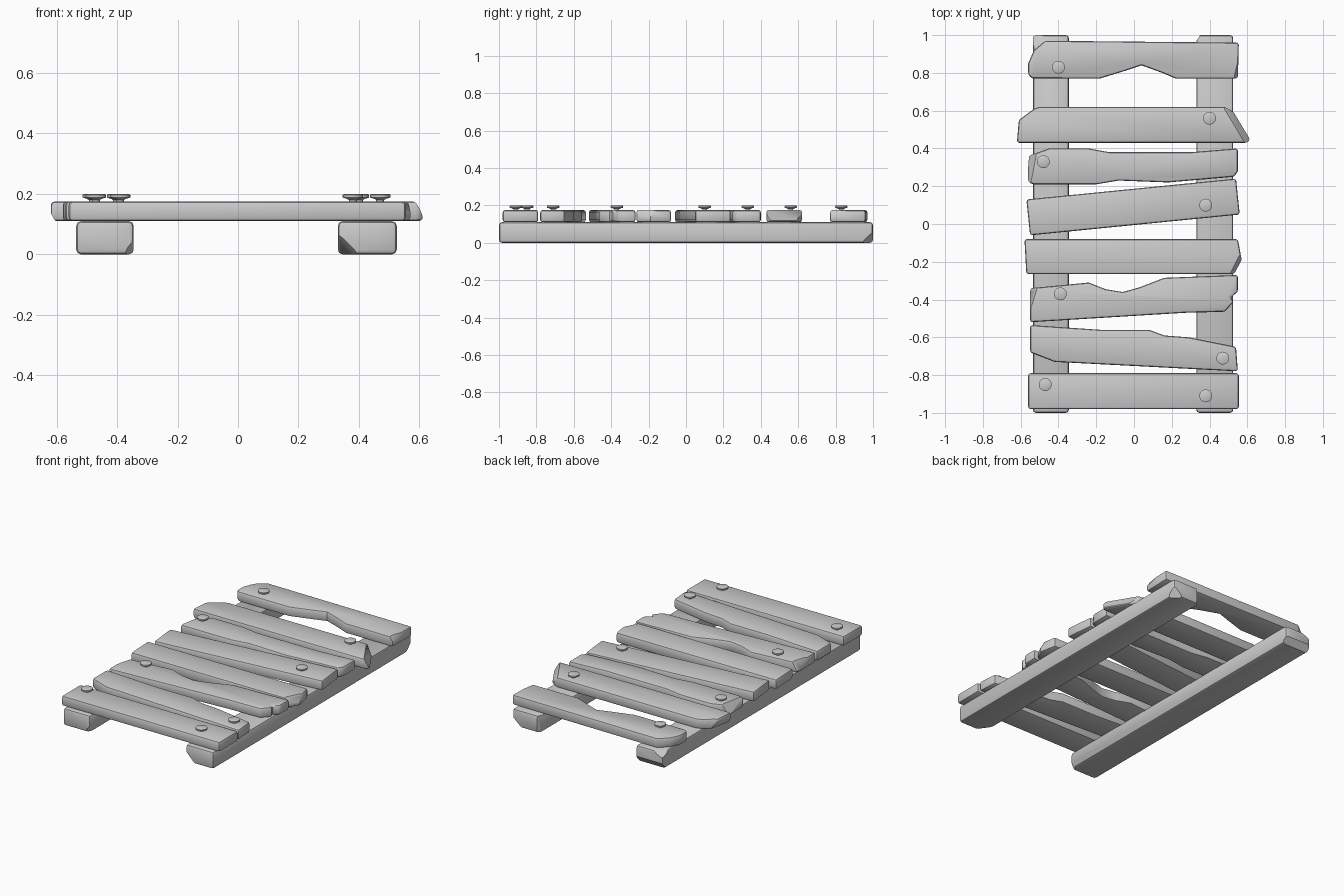
import bpy
import bmesh
import math
from mathutils import Vector

if "Cube" in bpy.data.objects:
    bpy.data.objects.remove(bpy.data.objects["Cube"], do_unlink=True)

GREY = (0.6, 0.6, 0.6, 1.0)
material = bpy.data.materials.new("light grey")
material.use_nodes = True
material.diffuse_color = GREY
material.node_tree.nodes["Principled BSDF"].inputs["Base Color"].default_value = GREY

PLANK_BOTTOM, PLANK_TOP = 0.11, 0.175


def finish(name, bm, angle=35):
    """Turn a bmesh into a shaded object with the shared material."""
    bmesh.ops.recalc_face_normals(bm, faces=bm.faces)
    mesh = bpy.data.meshes.new(name)
    bm.to_mesh(mesh)
    bm.free()
    mesh.materials.append(material)
    obj = bpy.data.objects.new(name, mesh)
    bpy.context.collection.objects.link(obj)
    bpy.ops.object.select_all(action="DESELECT")
    obj.select_set(True)
    bpy.context.view_layer.objects.active = obj
    bpy.ops.object.shade_smooth_by_angle(angle=math.radians(angle))
    return obj


def chip(bm, point, normal):
    """Slice off everything beyond a plane and cap the wound."""
    cut = bmesh.ops.bisect_plane(
        bm, geom=bm.verts[:] + bm.edges[:] + bm.faces[:], dist=1e-5,
        plane_co=Vector(point), plane_no=Vector(normal).normalized(),
        clear_outer=True)
    rim = [e for e in cut["geom_cut"] if isinstance(e, bmesh.types.BMEdge)]
    if rim:
        bmesh.ops.holes_fill(bm, edges=rim, sides=0)


def timber(name, outline, bottom, top, bevel, chips=()):
    """Extrude a top-view outline, soften its sharp edges, chip its ends."""
    bm = bmesh.new()
    base = bm.faces.new([bm.verts.new((x, y, bottom)) for x, y in outline])
    raised = bmesh.ops.extrude_face_region(bm, geom=[base])["geom"]
    lifted = [v for v in raised if isinstance(v, bmesh.types.BMVert)]
    bmesh.ops.translate(bm, verts=lifted, vec=(0, 0, top - bottom))
    bmesh.ops.recalc_face_normals(bm, faces=bm.faces)
    sharp = [e for e in bm.edges if e.calc_face_angle(0) > math.radians(40)]
    bmesh.ops.bevel(bm, geom=sharp, offset=bevel, segments=2, profile=0.5,
                    affect="EDGES", clamp_overlap=True)
    for point, normal in chips:
        chip(bm, point, normal)
    return finish(name, bm)


def plank(name, outline, chips=()):
    return timber(name, outline, PLANK_BOTTOM, PLANK_TOP, 0.013, chips)


def rail(name, x0, x1, chips):
    corners = [(x0, -1), (x1, -1), (x1, 1), (x0, 1)]
    return timber(name, corners, 0, PLANK_BOTTOM, 0.016, chips)


def nail(name, x, y):
    """Flat-headed nail turned from a half profile."""
    profile = [(0, 0.15), (0.013, 0.15), (0.013, 0.18), (0.02, 0.184),
               (0.034, 0.188), (0.034, 0.197), (0.028, 0.2), (0, 0.2)]
    bm = bmesh.new()
    verts = [bm.verts.new((r, 0, z)) for r, z in profile]
    edges = [bm.edges.new(pair) for pair in zip(verts, verts[1:])]
    bmesh.ops.spin(bm, geom=verts + edges, cent=(0, 0, 0), axis=(0, 0, 1),
                   angle=math.tau, steps=20, use_duplicate=False)
    bmesh.ops.remove_doubles(bm, verts=bm.verts, dist=1e-4)
    finish(name, bm).location = (x, y, 0)


# Two long rails with worn ends
rail("left_rail", 0.33, 0.525, [
    ((0.37, -1, 0.03), (-1, -0.7, -1)),
    ((0.5, 1, 0.04), (0.7, 0.8, -0.8)),
    ((0.35, 1, 0.05), (-1, 0.6, 0)),
])
rail("right_rail", -0.535, -0.345, [
    ((-0.5, 1, 0.09), (-0.5, 0.5, 1)),
    ((-0.44, 1, 0.04), (0, 1, -0.8)),
    ((-0.36, -1, 0.03), (0.8, -0.6, -0.5)),
])

# Cross planks, back to front
plank("back_plank", [
    (-0.56, 0.79), (-0.54, 0.77), (-0.18, 0.77), (-0.05, 0.81), (0.04, 0.84),
    (0.15, 0.8), (0.22, 0.77), (0.55, 0.77), (0.555, 0.96), (-0.47, 0.97),
    (-0.53, 0.92), (-0.56, 0.85),
], [((0.535, 0.8, 0.175), (1, -0.2, 0.6))])
plank("split_end_plank", [
    (-0.62, 0.43), (-0.61, 0.55), (-0.53, 0.61), (-0.5, 0.62), (0.48, 0.62),
    (0.53, 0.59), (0.615, 0.45), (0.6, 0.43),
], [((0.58, 0.44, 0.175), (1, 0.6, 0.7)), ((-0.59, 0.5, 0.11), (-1, 0.2, -0.6))])
plank("wavy_plank", [
    (-0.56, 0.22), (-0.53, 0.21), (-0.2, 0.21), (-0.08, 0.23), (0.18, 0.22),
    (0.53, 0.25), (0.55, 0.28), (0.55, 0.4), (0.3, 0.38), (-0.13, 0.38),
    (-0.24, 0.4), (-0.45, 0.4), (-0.56, 0.36),
], [((-0.53, 0.3, 0.175), (-1, 0.2, 0.6))])
plank("slanted_plank", [
    (-0.55, -0.06), (0.56, 0.05), (0.54, 0.24), (-0.57, 0.13),
])
plank("middle_plank", [
    (-0.57, -0.265), (0.53, -0.265), (0.57, -0.19), (0.55, -0.08), (-0.58, -0.08),
], [((0.54, -0.2, 0.175), (1, -0.5, 0.7))])
plank("notched_plank", [
    (-0.55, -0.34), (-0.24, -0.31), (-0.15, -0.345), (-0.06, -0.36),
    (0.03, -0.335), (0.16, -0.285), (0.55, -0.27), (0.55, -0.36),
    (0.51, -0.39), (0.53, -0.41), (0.48, -0.465), (0.27, -0.47), (-0.55, -0.52),
], [((-0.54, -0.43, 0.175), (-1, 0.3, 0.6))])
plank("tapered_plank", [
    (-0.55, -0.535), (-0.18, -0.56), (0.08, -0.56), (0.16, -0.59),
    (0.29, -0.6), (0.54, -0.65), (0.55, -0.78), (-0.42, -0.73), (-0.55, -0.68),
], [((-0.5, -0.7, 0.175), (-0.5, -1, 0.8))])
plank("front_plank", [
    (-0.56, -0.79), (0.555, -0.79), (0.555, -0.98), (-0.56, -0.98),
])

# Nails left standing proud of the planks
nail_spots = [(-0.4, 0.83), (0.4, 0.56), (-0.48, 0.33), (0.38, 0.1),
              (-0.39, -0.37), (0.47, -0.71), (-0.47, -0.85), (0.38, -0.91)]
for number, (x, y) in enumerate(nail_spots, 1):
    nail(f"nail_{number}", x, y)
